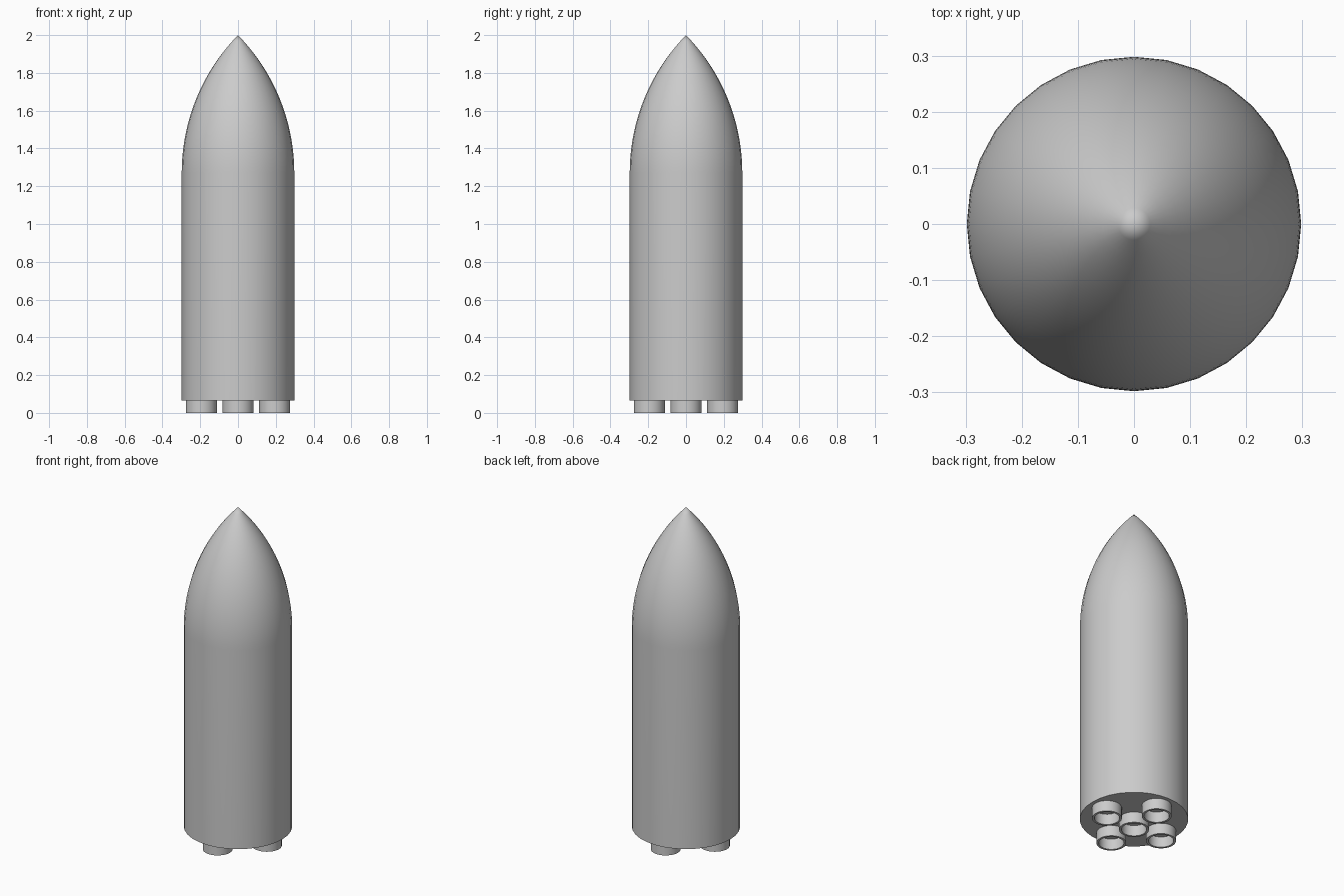
import bpy, bmesh, math

cube = bpy.data.objects.get("Cube")
if cube:
    bpy.data.objects.remove(cube, do_unlink=True)

grey = bpy.data.materials.new("light_grey")
grey.use_nodes = True
COLOUR = (0.6, 0.6, 0.6, 1)
grey.diffuse_color = COLOUR
grey.node_tree.nodes["Principled BSDF"].inputs["Base Color"].default_value = COLOUR


def lathe(name, profile, sides, location=(0, 0, 0), closed=False):
    """Revolve (radius, height) points around the z axis."""
    bm = bmesh.new()
    rings = []
    for r, z in profile:
        if r < 1e-5:
            rings.append([bm.verts.new((0, 0, z))] * sides)
        else:
            angles = [math.tau * i / sides for i in range(sides)]
            rings.append([bm.verts.new((r * math.cos(a), r * math.sin(a), z)) for a in angles])
    pairs = list(zip(rings, rings[1:]))
    if closed:
        pairs.append((rings[-1], rings[0]))
    for low, high in pairs:
        for i in range(sides):
            j = (i + 1) % sides
            corners = dict.fromkeys((low[i], low[j], high[j], high[i]))
            bm.faces.new(list(corners))
    bmesh.ops.recalc_face_normals(bm, faces=bm.faces)
    mesh = bpy.data.meshes.new(name)
    bm.to_mesh(mesh)
    bm.free()
    mesh.materials.append(grey)
    obj = bpy.data.objects.new(name, mesh)
    obj.location = location
    bpy.context.collection.objects.link(obj)
    bpy.ops.object.select_all(action="DESELECT")
    obj.select_set(True)
    bpy.context.view_layer.objects.active = obj
    bpy.ops.object.shade_smooth_by_angle(angle=math.radians(35))
    return obj


RADIUS, BASE, SHOULDER, TIP = 0.298, 0.065, 1.27, 2.0

# Hull: flat base, straight wall and a tangent ogive nose
length = TIP - SHOULDER
rho = (RADIUS ** 2 + length ** 2) / (2 * RADIUS)
hull = [(0, BASE), (RADIUS, BASE)]
STEPS = 24
for k in range(STEPS):
    h = length * k / STEPS
    hull.append((math.sqrt(rho ** 2 - h ** 2) - rho + RADIUS, SHOULDER + h))
hull.append((0, TIP))
lathe("rocket_hull", hull, 32)

# Engine nozzles: open rings in a cross below the base
OUTER, INNER, SPREAD = 0.082, 0.069, 0.194
ring = [(OUTER, 0), (OUTER, BASE + 0.005), (INNER, BASE + 0.005), (INNER, 0)]
spots = {"centre": (0, 0), "left": (1, 0), "right": (-1, 0), "front": (0, -1), "back": (0, 1)}
for side, (x, y) in spots.items():
    lathe(side + "_nozzle", ring, 32, (x * SPREAD, y * SPREAD, 0), closed=True)
